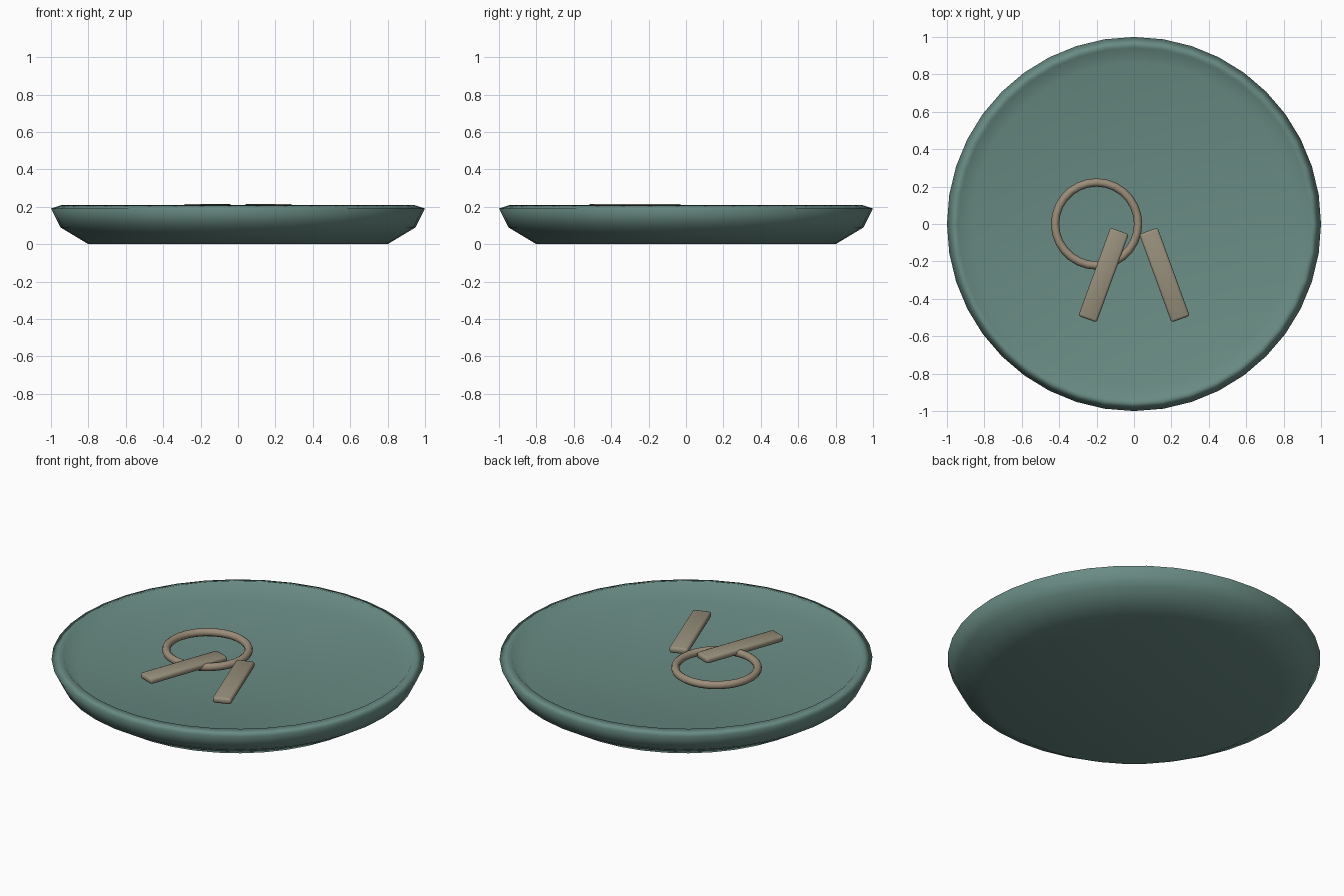
import bpy, bmesh, math
from mathutils import Matrix

if "Cube" in bpy.data.objects:
    bpy.data.objects.remove(bpy.data.objects["Cube"])


def material(name, colour):
    mat = bpy.data.materials.new(name)
    mat.use_nodes = True
    rgba = (*colour, 1)
    mat.diffuse_color = rgba
    mat.node_tree.nodes["Principled BSDF"].inputs["Base Color"].default_value = rgba
    return mat


teal = material("muted teal", (0.142, 0.26, 0.23))
tan = material("dull tan", (0.31, 0.275, 0.2))
bronze = material("warm bronze", (0.33, 0.265, 0.19))


def smooth(obj, angle):
    bpy.ops.object.select_all(action="DESELECT")
    obj.select_set(True)
    bpy.context.view_layer.objects.active = obj
    bpy.ops.object.shade_smooth_by_angle(angle=math.radians(angle))


def add_object(name, bm, mat):
    mesh = bpy.data.meshes.new(name)
    bm.to_mesh(mesh)
    bm.free()
    mesh.materials.append(mat)
    obj = bpy.data.objects.new(name, mesh)
    bpy.context.collection.objects.link(obj)
    return obj


# Dish: profile from the underside, over the rim, down to the sunken floor
profile = [(0, 0), (0.8, 0), (0.95, 0.09), (1, 0.19),
           (0.94, 0.21), (0.865, 0.13), (0, 0.13)]
bm = bmesh.new()
verts = [bm.verts.new((r, 0, z)) for r, z in profile]
edges = [bm.edges.new(pair) for pair in zip(verts, verts[1:])]
bmesh.ops.spin(bm, geom=verts + edges, axis=(0, 0, 1), cent=(0, 0, 0),
               angle=math.tau, steps=40, use_duplicate=False)
bmesh.ops.remove_doubles(bm, verts=bm.verts, dist=0.0005)
bmesh.ops.recalc_face_normals(bm, faces=bm.faces)
dish = add_object("dish", bm, teal)
smooth(dish, 180)
# Let the broad floor and base stay flat while the rim rolls softly
dish.modifiers.new("soft_rim", "WEIGHTED_NORMAL").mode = "FACE_AREA"

# Key ring lying in the dish
bpy.ops.mesh.primitive_torus_add(major_radius=0.222, minor_radius=0.022,
                                 major_segments=28, minor_segments=10,
                                 location=(-0.2, 0, 0.187))
ring = bpy.context.object
ring.name = "key_ring"
ring.data.materials.append(bronze)
smooth(ring, 60)

# Two key blades, splayed as a mirrored pair
for name, side in (("right_key", -1), ("left_key", 1)):
    bm = bmesh.new()
    bmesh.ops.create_cube(bm, size=1, matrix=Matrix.Diagonal((0.104, 0.502, 0.037, 1)))
    bmesh.ops.bevel(bm, geom=bm.edges[:], offset=0.013, segments=2,
                    profile=0.5, affect="EDGES")
    key = add_object(name, bm, tan)
    key.location = (side * 0.163, -0.273, 0.1965)
    key.rotation_euler.z = side * math.radians(20)
    smooth(key, 60)
